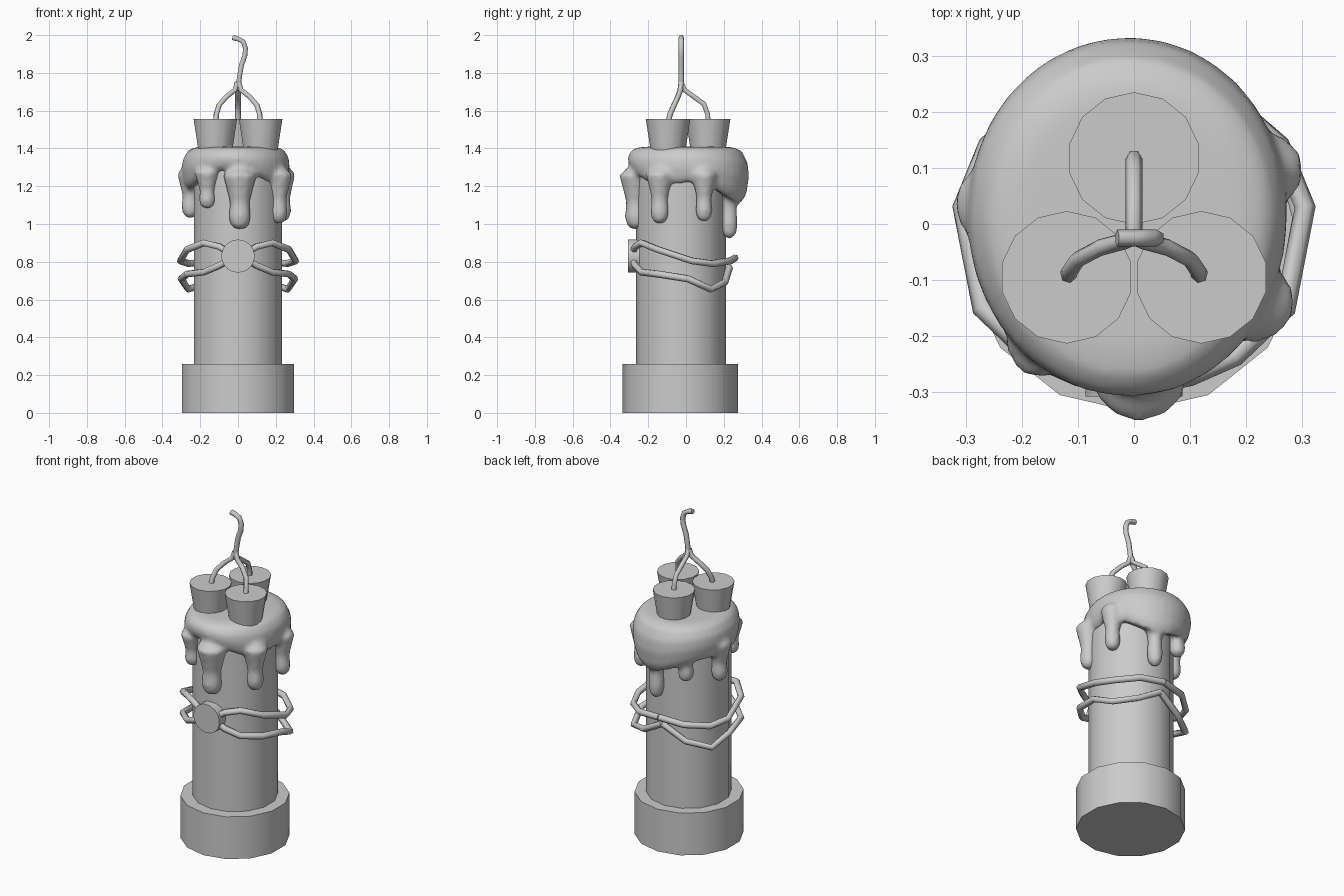
import bpy, bmesh, math
from math import sin, cos, radians, tau

if "Cube" in bpy.data.objects:
    bpy.data.objects.remove(bpy.data.objects["Cube"])


def smooth(ob, angle=40):
    bpy.ops.object.select_all(action='DESELECT')
    ob.select_set(True)
    bpy.context.view_layer.objects.active = ob
    bpy.ops.object.shade_smooth_by_angle(angle=radians(angle))


def drum(name, x, y, z0, z1, r0, r1, sides=14):
    bpy.ops.mesh.primitive_cone_add(vertices=sides, radius1=r0, radius2=r1,
                                    depth=z1 - z0, location=(x, y, (z0 + z1) / 2))
    ob = bpy.context.object
    ob.name = name
    smooth(ob)
    return ob


def tube(name, paths, radius):
    cu = bpy.data.curves.new(name, 'CURVE')
    cu.dimensions = '3D'
    cu.bevel_depth = radius
    cu.bevel_resolution = 1
    cu.use_fill_caps = True
    for pts in paths:
        sp = cu.splines.new('POLY')
        sp.points.add(len(pts) - 1)
        for p, co in zip(sp.points, pts):
            p.co = (*co, 1)
        sp.use_smooth = True
    ob = bpy.data.objects.new(name, cu)
    bpy.context.collection.objects.link(ob)
    return ob


def loft(bm, rings, bottom, top):
    """Closed skin over rings listed from top to bottom."""
    rows = [[bm.verts.new(p) for p in ring] for ring in rings]
    n = len(rows[0])
    for a, b in zip(rows, rows[1:]):
        for i in range(n):
            j = (i + 1) % n
            bm.faces.new((a[i], b[i], b[j], a[j]))
    tv, bv = bm.verts.new(top), bm.verts.new(bottom)
    for i in range(n):
        j = (i + 1) % n
        bm.faces.new((tv, rows[0][i], rows[0][j]))
        bm.faces.new((bv, rows[-1][j], rows[-1][i]))


# Foot and main stick
drum("base", 0, -0.03, 0, 0.26, 0.305, 0.305)
drum("body", 0, -0.027, 0.2, 1.36, 0.238, 0.238)

# Three tapered stick ends
for i, (x, y) in enumerate([(-0.12, -0.095), (0.12, -0.095), (0, 0.117)]):
    drum(f"stick_end_{i}", x, y, 1.3, 1.555, 0.078, 0.118)

# Wax cap: uneven lip, lower at the back
bm = bmesh.new()
N = 40
profile = [(0.45, 1.0), (0.75, 0.99), (0.9, 0.92), (1.0, 0.7), (1.02, 0.45),
           (0.98, 0.15), (0.9, 0.0), (0.6, 0.15)]
rings = []
for f, h in profile:
    ring = []
    for k in range(N):
        a = tau * k / N
        r = 0.28 + 0.035 * sin(a) ** 2 + 0.012 * sin(a) - 0.012 * cos(a)
        edge = 1.2 - 0.06 * sin(a) + 0.03 * sin(3 * a + 0.6)
        ring.append((f * r * cos(a), f * r * sin(a), edge + (1.41 - edge) * h))
    rings.append(ring)
loft(bm, rings, (0, 0, 1.25), (0, 0, 1.41))

# Wax drips: angle, distance, tip height, width
drips = [(-88, 0.265, 0.97, 0.060), (-128, 0.265, 1.08, 0.046), (-33, 0.255, 1.0, 0.050),
         (22, 0.255, 1.01, 0.046), (80, 0.232, 0.92, 0.046), (172, 0.255, 1.03, 0.048),
         (125, 0.25, 1.06, 0.046)]
shape = [(0.5, 1.0), (1.5, 0.85), (1.15, 0.62), (0.88, 0.42), (1.0, 0.2), (0.85, 0.08), (0.5, 0.02)]
for ang, dist, tip, w in drips:
    cx, cy = dist * cos(radians(ang)), dist * sin(radians(ang))
    rings = [[(cx + f * w * cos(tau * k / 12), cy + f * w * sin(tau * k / 12),
               tip + (1.31 - tip) * h) for k in range(12)] for f, h in shape]
    loft(bm, rings, (cx, cy, tip), (cx, cy, 1.32))
bmesh.ops.recalc_face_normals(bm, faces=bm.faces)
me = bpy.data.meshes.new("melted_wax")
bm.to_mesh(me)
bm.free()
wax = bpy.data.objects.new("melted_wax", me)
bpy.context.collection.objects.link(wax)
rm = wax.modifiers.new("fuse", 'REMESH')
rm.mode = 'VOXEL'
rm.voxel_size = 0.014
rm.use_smooth_shade = True
sm = wax.modifiers.new("soften", 'SMOOTH')
sm.factor = 0.5
sm.iterations = 6

# Round dial on the front
dial = drum("dial", 0, 0, -0.03, 0.03, 0.088, 0.088, 18)
dial.rotation_euler.x = radians(90)
dial.location = (0, -0.277, 0.83)

# Wires from the dial around both sides to the back
upper = [(0.05, -0.28, 0.85), (0.10, -0.27, 0.88), (0.18, -0.235, 0.90), (0.27, -0.15, 0.865),
         (0.305, 0.03, 0.805), (0.26, 0.14, 0.79), (0.15, 0.235, 0.805), (0, 0.26, 0.82)]
lower = [(0.05, -0.28, 0.81), (0.10, -0.27, 0.78), (0.18, -0.235, 0.745), (0.27, -0.15, 0.735),
         (0.30, 0.01, 0.71), (0.265, 0.13, 0.655), (0.14, 0.205, 0.69), (0.0, 0.23, 0.77)]
for name, s in (("wires_right", 1), ("wires_left", -1)):
    tube(name, [[(s * x, y, z) for x, y, z in p] for p in (upper, lower)], 0.019)

# Fuses joining into one wick
Y = -0.025
side = [(0.118, -0.095, 1.53), (0.115, -0.085, 1.58), (0.10, -0.063, 1.63), (0.06, -0.042, 1.675),
        (0.015, -0.03, 1.71), (0.004, Y, 1.75)]
back = [(0, 0.117, 1.53), (0, 0.115, 1.58), (0, 0.095, 1.635), (0, 0.04, 1.675),
        (0, -0.008, 1.71), (0, Y, 1.75)]
tube("fuse_legs", [side, [(-x, y, z) for x, y, z in side], back], 0.015)
tube("fuse_wick", [[(0, Y, 1.72), (0.008, Y, 1.78), (0.018, Y, 1.84), (0.036, Y, 1.89),
                    (0.04, Y, 1.93), (0.028, Y, 1.965), (0, Y, 1.98), (-0.03, Y, 1.987)]], 0.015)
